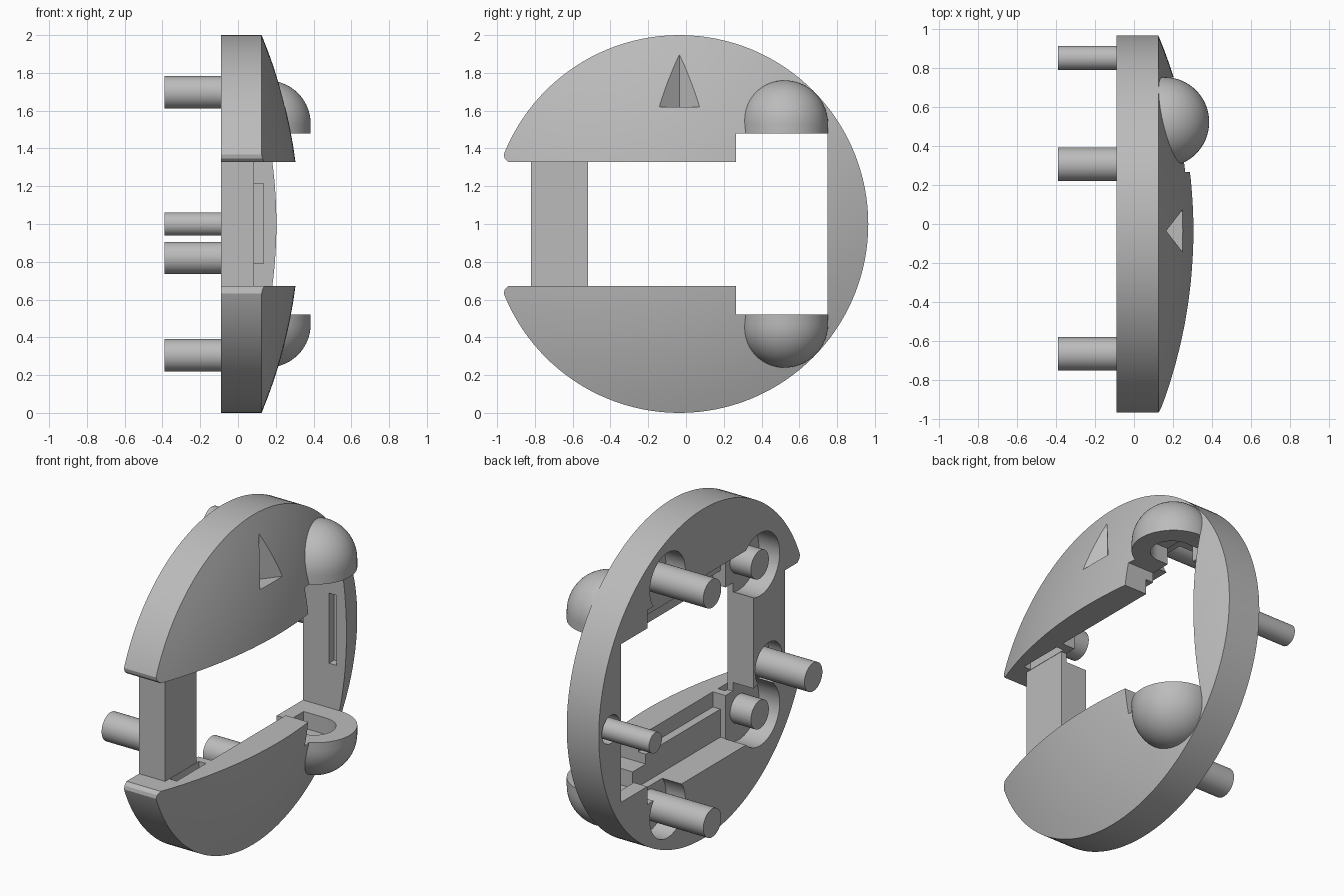
import bpy, bmesh, math
from mathutils import Vector, Matrix

if "Cube" in bpy.data.objects:
    bpy.data.objects.remove(bpy.data.objects["Cube"])

grey = bpy.data.materials.new("plain_grey")
grey.use_nodes = True
COLOUR = (0.5, 0.5, 0.5, 1)
grey.diffuse_color = COLOUR
grey.node_tree.nodes["Principled BSDF"].inputs["Base Color"].default_value = COLOUR

CY, BACK, RIM, PEAK = -0.035, -0.09, 0.125, 0.325


def finish(name, bm):
    bmesh.ops.recalc_face_normals(bm, faces=bm.faces)
    mesh = bpy.data.meshes.new(name)
    bm.to_mesh(mesh)
    bm.free()
    mesh.materials.append(grey)
    obj = bpy.data.objects.new(name, mesh)
    bpy.context.collection.objects.link(obj)
    return obj


def prism(name, points, lo, hi, axis="X"):
    """Extrude a polygon: (y, z) along X, or (x, y) along Z."""
    bm = bmesh.new()
    place = (lambda a, b: (lo, a, b)) if axis == "X" else (lambda a, b: (a, b, lo))
    face = bm.faces.new([bm.verts.new(place(a, b)) for a, b in points])
    ext = bmesh.ops.extrude_face_region(bm, geom=[face])
    step = Vector((hi - lo, 0, 0)) if axis == "X" else Vector((0, 0, hi - lo))
    bmesh.ops.translate(bm, vec=step, verts=[v for v in ext["geom"] if isinstance(v, bmesh.types.BMVert)])
    return finish(name, bm)


def box(name, x, y, z):
    return prism(name, [(y[0], z[0]), (y[1], z[0]), (y[1], z[1]), (y[0], z[1])], x[0], x[1])


def disc(name, y, z, r, lo, hi):
    ring = [(y + r * math.cos(a), z + r * math.sin(a))
            for a in (i * math.tau / 48 for i in range(48))]
    return prism(name, ring, lo, hi)


def combine(target, tool, operation="DIFFERENCE"):
    mod = target.modifiers.new("combine", "BOOLEAN")
    mod.object, mod.operation, mod.solver = tool, operation, "EXACT"
    bpy.context.view_layer.objects.active = target
    bpy.ops.object.modifier_apply(modifier=mod.name)
    bpy.data.objects.remove(tool)


def smooth(obj):
    bpy.ops.object.select_all(action="DESELECT")
    obj.select_set(True)
    bpy.context.view_layer.objects.active = obj
    bpy.ops.object.shade_smooth_by_angle(angle=math.radians(25))


# Domed disc, turned around the x axis
def domed_disc():
    bm = bmesh.new()
    sphere_r = (1 + (PEAK - RIM) ** 2) / (2 * (PEAK - RIM))
    profile = [(BACK, 0), (BACK, 1)]
    for i in range(13):
        r = 1 - i / 12
        profile.append((PEAK - sphere_r + math.sqrt(sphere_r ** 2 - r * r), r))
    verts = [bm.verts.new((x, CY, 1 + r)) for x, r in profile]
    edges = [bm.edges.new(pair) for pair in zip(verts, verts[1:])]
    bmesh.ops.spin(bm, geom=verts + edges, cent=(0, CY, 1), axis=(1, 0, 0),
                   angle=math.tau, steps=128)
    bmesh.ops.remove_doubles(bm, verts=bm.verts, dist=0.0005)
    return finish("domed_body", bm)


# Rounded cup: half sphere on a short drum
def cup(side):
    bm = bmesh.new()
    r, base, drum = 0.23, 0.48, 0.05
    profile = [(0, base), (r, base)]
    profile += [(r * math.cos(a), base + drum + r * math.sin(a))
                for a in (i * math.pi / 28 for i in range(15))]
    verts = [bm.verts.new((0.155 + p, 0.522, 1 + side * h)) for p, h in profile]
    edges = [bm.edges.new(pair) for pair in zip(verts, verts[1:])]
    bmesh.ops.spin(bm, geom=verts + edges, cent=(0.155, 0.522, 1), axis=(0, 0, 1),
                   angle=math.tau, steps=64)
    bmesh.ops.remove_doubles(bm, verts=bm.verts, dist=0.0005)
    return finish("cup", bm)


body = domed_disc()
for side in (1, -1):
    combine(body, cup(side), "UNION")

# Stepped window, open through the front edge with rounded lips
half = [(-1.2, 0.37), (-0.965, 0.37), (-0.96, 0.347), (-0.94, 0.328),
        (0.265, 0.328), (0.265, 0.48), (0.75, 0.48)]
outline = [(y, 1 + h) for y, h in half] + [(y, 1 - h) for y, h in reversed(half)]
combine(body, prism("window_cutter", outline, -0.5, 0.6))

# Upright bar across the open end
combine(body, box("bar", (BACK, 0.085), (-0.82, -0.52), (0.64, 1.36)), "UNION")

# Hollows in the back, mirrored above and below
for side in (1, -1):
    def span(a, b):
        return sorted((1 + side * a, 1 + side * b))
    combine(body, box("deep_pocket", (-0.2, 0.135), (-0.45, 0.7), span(0.2, 0.42)))
    combine(body, box("wide_pocket", (-0.2, 0.085), (-0.45, 0.5), span(0.2, 0.59)))
    combine(body, disc("peg_recess", 0.305, 1 + side * 0.695, 0.17, -0.2, 0.04))
    combine(body, disc("boss_recess", -0.58, 1 + side * 0.455, 0.19, -0.2, 0.05))
    combine(body, box("panel_slot", (0.087, 0.135), (-0.78, -0.5), span(0.3, 0.38)))
    # U-shaped hollow in the cup
    arc = [(0.155 + 0.12 * math.cos(a), 0.51 + 0.12 * math.sin(a))
           for a in (-math.pi / 2 + i * math.pi / 16 for i in range(17))]
    lo, hi = span(0.4, 0.58)
    combine(body, prism("cup_hollow", arc + [(0.0, 0.63), (0.0, 0.39)], lo, hi, "Z"))

combine(body, disc("bar_peg_recess", -0.665, 0.82, 0.13, -0.2, 0.0))
combine(body, disc("rim_peg_recess", 0.85, 1.0, 0.085, -0.2, 0.0))
combine(body, box("wall_slot", (0.085, 0.135), (0.7, 0.8), (0.79, 1.215)))

# Triangular pointer notch in the dome
notch = [(0.165, CY), (0.335, CY - 0.22), (0.335, CY + 0.22)]
combine(body, prism("pointer_cutter", notch, 1.62, 2.1, "Z"))
smooth(body)

# Mounting pegs and short inner bosses
TIP = -0.39
for name, y, z, r, lo, hi in (
        ("upper_peg", 0.305, 1.697, 0.086, TIP, 0.06),
        ("lower_peg", 0.305, 0.305, 0.086, TIP, 0.06),
        ("bar_peg", -0.665, 0.82, 0.086, TIP, 0.03),
        ("rim_peg", 0.85, 1.0, 0.062, TIP, 0.03),
        ("upper_boss", -0.58, 1.455, 0.086, BACK, 0.08),
        ("lower_boss", -0.58, 0.545, 0.086, BACK, 0.08)):
    smooth(disc(name, y, z, r, lo, hi))
